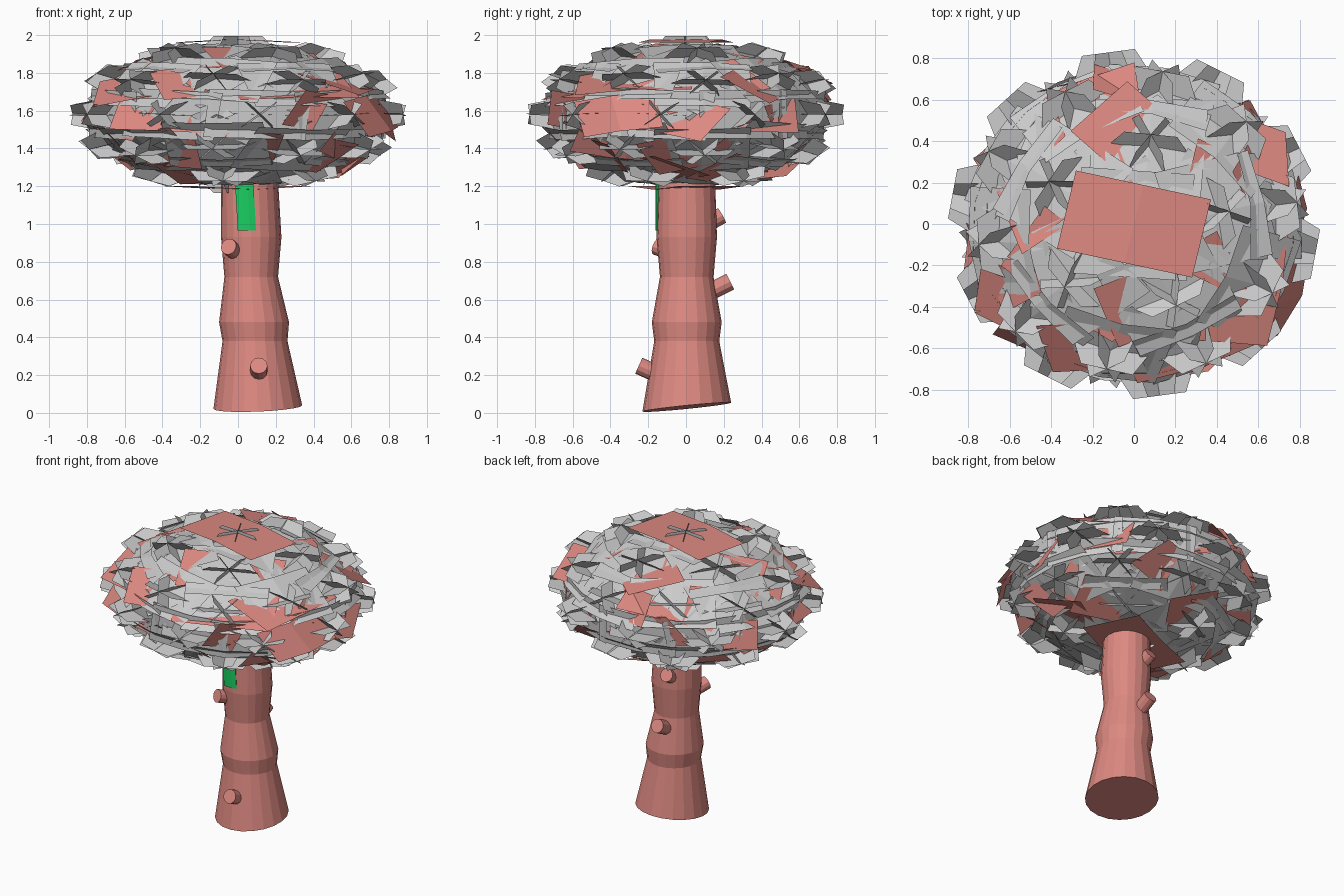
import bpy, bmesh, math, random
from mathutils import Vector, Matrix

if "Cube" in bpy.data.objects:
    bpy.data.objects.remove(bpy.data.objects["Cube"])

random.seed(4)


def material(name, color):
    m = bpy.data.materials.new(name)
    m.diffuse_color = color
    m.use_nodes = True
    m.node_tree.nodes["Principled BSDF"].inputs["Base Color"].default_value = m.diffuse_color
    return m


bark = material("bark", (0.72, 0.25, 0.22, 1))
green = material("green", (0.01, 0.62, 0.12, 1))


def make_object(name, bm, mat=None):
    me = bpy.data.meshes.new(name)
    bm.to_mesh(me)
    bm.free()
    ob = bpy.data.objects.new(name, me)
    bpy.context.collection.objects.link(ob)
    if mat:
        me.materials.append(mat)
    return ob


def loft(bm, rings):
    """Skin a list of point rings and cap both ends."""
    loops = [[bm.verts.new(p) for p in r] for r in rings]
    n = len(loops[0])
    for a, b in zip(loops, loops[1:]):
        for i in range(n):
            j = (i + 1) % n
            bm.faces.new((a[i], a[j], b[j], b[i]))
    bm.faces.new(loops[0][::-1])
    bm.faces.new(loops[-1])


# Trunk: stacked flared sections, foot cut on a slant
profile = [(0.0, 0.105, 0.235), (0.38, 0.09, 0.172), (0.48, 0.085, 0.185),
           (0.72, 0.07, 0.142), (0.93, 0.07, 0.16), (1.3, 0.06, 0.148)]
rings = []
for k, (z, cx, r) in enumerate(profile):
    ring = []
    for i in range(20):
        a = math.tau * i / 20
        x, y = cx + r * math.cos(a), 0.004 + r * math.sin(a)
        lift = 0.03 + 0.10 * y + 0.04 * (x - cx) if k == 0 else 0
        ring.append((x, y, max(0, z + lift)))
    rings.append(ring)
bm = bmesh.new()
loft(bm, rings)
make_object("trunk", bm, bark)

# Cut branch stubs
stubs = [((0.11, -0.25, 0.25), (0, -1, 0.45), 0.046),
         ((0.06, 0.235, 0.695), (0, 1, 0.5), 0.046),
         ((-0.05, -0.16, 0.88), (-0.45, -1, 0.35), 0.044),
         ((0.02, 0.19, 1.045), (-0.1, 1, 0.55), 0.044)]
for tip, d, r in stubs:
    d = Vector(d).normalized()
    bm = bmesh.new()
    bmesh.ops.create_cone(bm, cap_ends=True, segments=12, radius1=r, radius2=r, depth=0.16,
                          matrix=Matrix.Translation(Vector(tip) - d * 0.08)
                          @ d.to_track_quat('Z', 'Y').to_matrix().to_4x4())
    make_object("branch_stub", bm, bark)

# Green strip wrapped on the front of the trunk
rings = []
for z, x0 in ((0.965, 0.0), (1.24, -0.015)):
    outer = [(-math.pi / 2 + t, 0.164) for t in (-0.3, -0.1, 0.1, 0.3)]
    inner = [(a, 0.14) for a, _ in reversed(outer)]
    rings.append([(x0 + 0.047 + r * math.cos(a), 0.003 + r * math.sin(a), z)
                  for a, r in outer + inner])
bm = bmesh.new()
loft(bm, rings)
make_object("green_strip", bm, green)

# Canopy: leaf cards placed on a unit sphere, flattened afterwards
FLATTEN = Matrix.Translation((0, 0, 1.58)) @ Matrix.Diagonal((0.76, 0.715, 0.355, 1))


def frame(n, angle):
    t = n.cross(Vector((0, 0, 1)) if abs(n.z) < 0.99 else Vector((0, 1, 0))).normalized()
    t = Matrix.Rotation(angle, 3, n) @ t
    return t, n.cross(t)


def folded_card(bm, p, n, angle, hw, hh, ridge):
    """Card lying on the surface, folded along its middle."""
    t, b = frame(n, angle)
    cols = [[bm.verts.new(p + t * u + b * v + n * h) for v in (-hh, hh)]
            for u, h in ((-hw, 0), (0, ridge), (hw, 0))]
    for c, d in zip(cols, cols[1:]):
        bm.faces.new((c[0], d[0], d[1], c[1]))


def fin(bm, p, n, angle, w_out, w_in, high, deep):
    """Card standing up through the surface."""
    t, b = frame(n, angle)
    pts = [p - t * w_in - n * deep, p + t * w_in - n * deep,
           p + t * w_out + n * high, p - t * w_out + n * high]
    bm.faces.new([bm.verts.new(q) for q in pts])


guide = bmesh.new()
bmesh.ops.create_icosphere(guide, subdivisions=2, radius=1,
                           matrix=Matrix.Rotation(math.radians(8), 4, 'Z'))
normals = [v.co.normalized() for v in guide.verts]
guide.free()

leaves, twigs = bmesh.new(), bmesh.new()
for n in normals:
    pole = abs(n.z) > 0.99
    # outer leaf cluster
    spin = random.uniform(-0.12, 0.12)
    folded_card(leaves, n * 0.97, n, spin, 0.36, 0.36, 0.05)
    folded_card(leaves, n * 0.93, n, spin + 0.8, 0.36, 0.3, 0.06)
    for k in range(3):
        fin(leaves, n, n, spin + k * math.pi / 3, 0.17, 0.30, 0.17, 0.13)
    # coloured cards woven in just under the leaves
    tilt = (n + Vector([random.uniform(-0.25, 0.25) for _ in range(3)])).normalized()
    folded_card(twigs, n * (1.07 if pole else 0.93), n if pole else tilt,
                random.uniform(-0.5, 0.5), 0.44, 0.27, 0.05)

# One coloured card that pokes out at the front right
poke = Vector((0.93, -0.5, 0)).normalized()
folded_card(twigs, poke * 1.05, (poke + Vector((0, 0.1, 0.25))).normalized(),
            0.25, 0.32, 0.28, 0.06)

for bm in (leaves, twigs):
    bm.transform(FLATTEN)
make_object("leaf_cards", leaves)
make_object("coloured_leaf_cards", twigs, bark)
